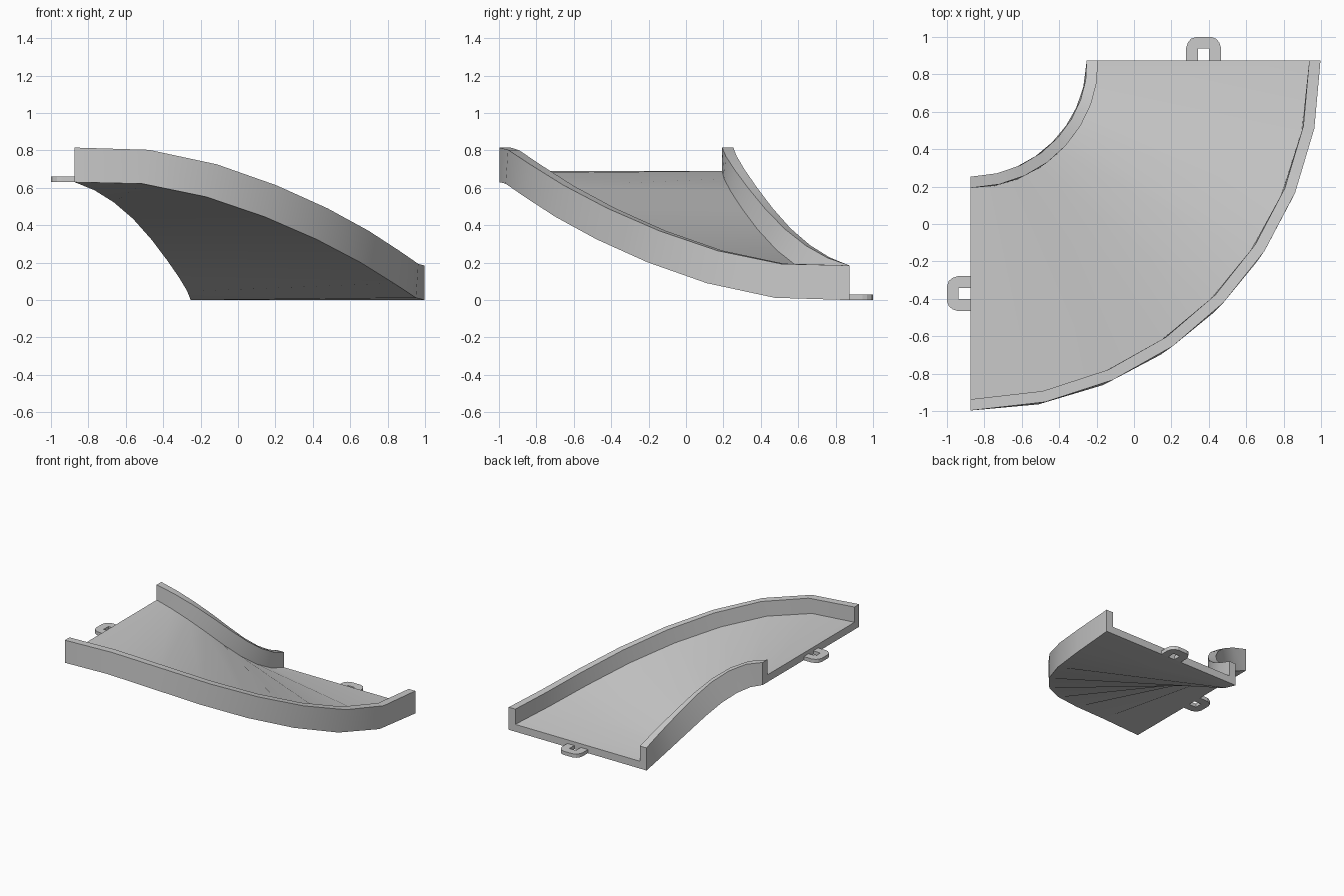
import bpy, bmesh, math
from mathutils import Vector

if "Cube" in bpy.data.objects:
    bpy.data.objects.remove(bpy.data.objects["Cube"])

CENTRE = Vector((-0.873, 0.873))   # turn centre
R, RISE, HALF_W, HALF_H = 1.245, 0.63, 0.625, 0.0925
WALL, FLOOR_TOP, K = 0.06, -0.0325, 0.5523


def make_object(name, bm):
    bmesh.ops.recalc_face_normals(bm, faces=bm.faces)
    me = bpy.data.meshes.new(name)
    bm.to_mesh(me)
    bm.free()
    ob = bpy.data.objects.new(name, me)
    bpy.context.collection.objects.link(ob)
    return ob


# Curved, rising channel: U profile swept along a quarter-turn bezier
handles = [Vector((R, 0, HALF_H)), Vector((R, -K * R, HALF_H)),
           Vector((K * R, -R, HALF_H + RISE)), Vector((0, -R, HALF_H + RISE))]
for p in handles:
    p.xy += CENTRE


def bezier(t):
    a, b, c, d = handles
    s = 1 - t
    pos = s**3 * a + 3 * s * s * t * b + 3 * s * t * t * c + t**3 * d
    tan = s * s * (b - a) + 2 * s * t * (c - b) + t * t * (d - c)
    return pos, tan.normalized()


inner = HALF_W - WALL
half = [(HALF_W, -HALF_H), (HALF_W, HALF_H), (inner, HALF_H), (inner, FLOOR_TOP)]
profile = half + [(-x, z) for x, z in reversed(half)]
rolls = [0, -0.028, -0.024, -0.01, 0, 0.01, 0.024, 0.028, 0]

bm = bmesh.new()
rings = []
for i, roll in enumerate(rolls):
    pos, tan = bezier(i / 8)
    out = Vector((-tan.y, tan.x, 0)).normalized()
    up = tan.cross(out)
    side = out * math.cos(roll) + up * math.sin(roll)
    up = up * math.cos(roll) - out * math.sin(roll)
    rings.append([bm.verts.new(pos + side * x + up * z) for x, z in profile])
n = len(profile)
for a, b in zip(rings, rings[1:]):
    for j in range(n):
        k = (j + 1) % n
        bm.faces.new((a[j], a[k], b[k], b[j]))
# End caps split into floor and two walls
for r in (rings[0], rings[-1]):
    bm.faces.new(r)
ramp = make_object("ramp_channel", bm)
bpy.context.view_layer.objects.active = ramp
ramp.select_set(True)
bpy.ops.object.shade_smooth_by_angle(angle=math.radians(30))


# Flat connector loops on each end, built as an extruded U outline
def connector(name, location, angle):
    right = [(0.03, 0), (0.093, 0), (0.093, 0.07), (0.085, 0.095),
             (0.068, 0.117), (0.04, 0.127)]
    left = [(-x, y) for x, y in reversed(right)]
    outline = right + left + [(-0.03, 0.064), (0.03, 0.064)]
    bm = bmesh.new()
    f = bm.faces.new([bm.verts.new((x, y, 0)) for x, y in outline])
    ext = bmesh.ops.extrude_face_region(bm, geom=[f])
    vs = [g for g in ext["geom"] if isinstance(g, bmesh.types.BMVert)]
    bmesh.ops.translate(bm, verts=vs, vec=(0, 0, 0.03))
    ob = make_object(name, bm)
    ob.location = location
    ob.rotation_euler.z = angle


connector("lower_connector_loop", (CENTRE.x + R, CENTRE.y, 0), 0)
connector("upper_connector_loop", (CENTRE.x, CENTRE.y - R, RISE), math.pi / 2)
